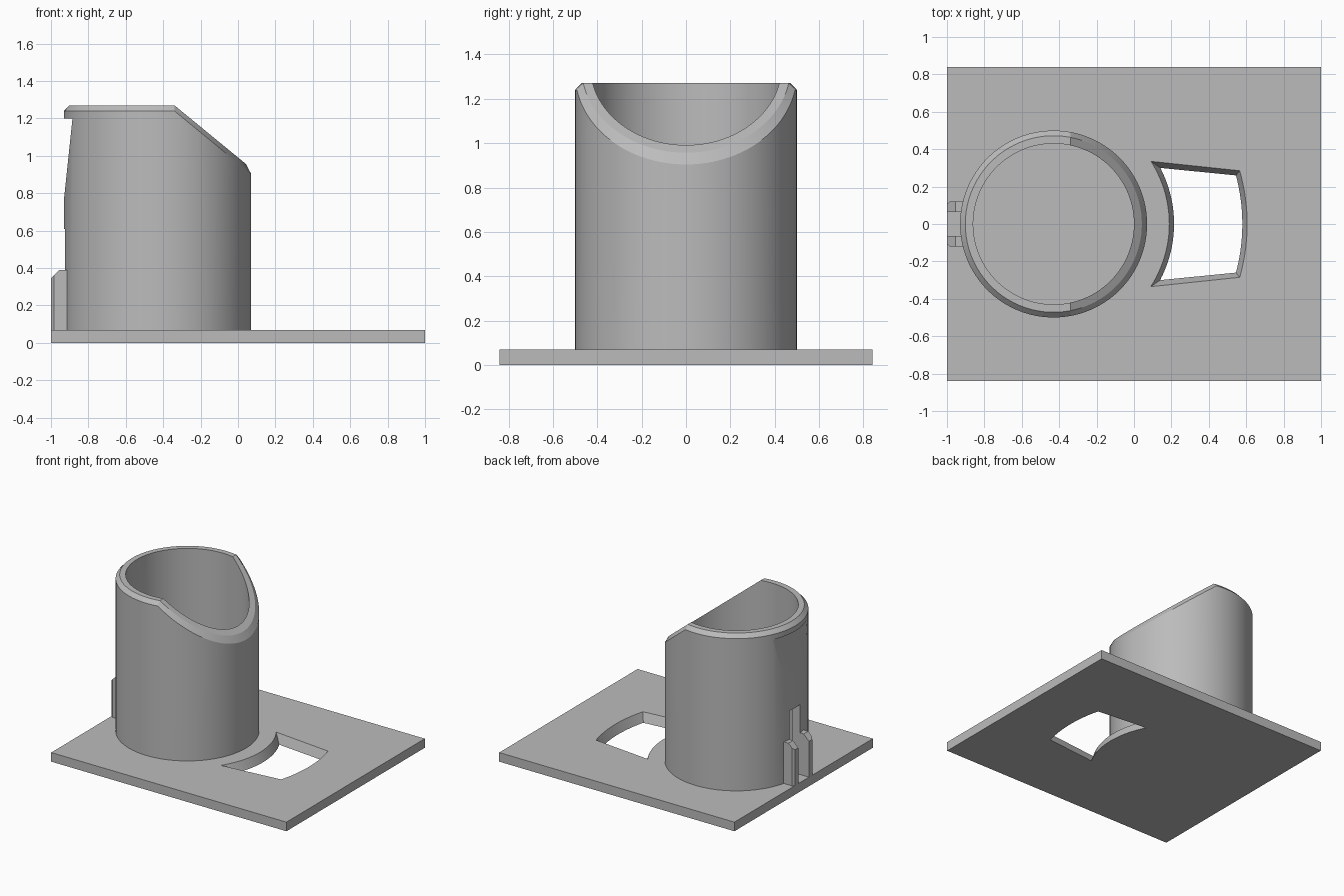
import bpy, bmesh, math
from mathutils import Vector

if "Cube" in bpy.data.objects:
    bpy.data.objects.remove(bpy.data.objects["Cube"])

grey = bpy.data.materials.new("light grey")
grey.diffuse_color = (0.5, 0.5, 0.5, 1)
grey.use_nodes = True
grey.node_tree.nodes["Principled BSDF"].inputs["Base Color"].default_value = grey.diffuse_color
CX = -0.43            # tube axis
KINK, TOP, SLOPE = -0.34, 1.27, 0.82
PLATE_Z = 0.07


def finish(name, bm):
    bmesh.ops.recalc_face_normals(bm, faces=bm.faces[:])
    me = bpy.data.meshes.new(name)
    bm.to_mesh(me)
    bm.free()
    me.materials.append(grey)
    ob = bpy.data.objects.new(name, me)
    bpy.context.collection.objects.link(ob)
    return ob


def loft(name, lower, upper):
    """Closed solid between two outlines with equal point counts."""
    bm = bmesh.new()
    a = [bm.verts.new(p) for p in lower]
    b = [bm.verts.new(p) for p in upper]
    n = len(a)
    for i in range(n):
        j = (i + 1) % n
        bm.faces.new((a[i], a[j], b[j], b[i]))
    bm.faces.new(a[::-1])
    bm.faces.new(b)
    return finish(name, bm)


def cut(target, cutter):
    cutter.hide_render = True
    mod = target.modifiers.new("cut", 'BOOLEAN')
    mod.operation = 'DIFFERENCE'
    mod.solver = 'EXACT'
    mod.object = cutter
    bpy.ops.object.select_all(action='DESELECT')
    bpy.context.view_layer.objects.active = target
    target.select_set(True)
    bpy.ops.object.modifier_apply(modifier=mod.name)
    bpy.data.objects.remove(cutter)


def box(name, x0, x1, y0, y1, z0, z1):
    flat = [(x0, y0), (x1, y0), (x1, y1), (x0, y1)]
    return loft(name, [(x, y, z0) for x, y in flat], [(x, y, z1) for x, y in flat])


# Base plate with a tapered, curved window
plate = box("base_plate", -1, 1, -0.84, 0.84, 0, PLATE_Z)


def arc(p, steps=24):
    """Arc about the tube axis from the mirrored point of p up to p."""
    r, t = math.hypot(p[0] - CX, p[1]), math.atan2(p[1], p[0] - CX)
    return [(CX + r * math.cos(t * (2 * i / steps - 1)),
             r * math.sin(t * (2 * i / steps - 1))) for i in range(steps + 1)]


small = arc((0.545, 0.26)) + arc((0.14, 0.30))[::-1]
large = arc((0.565, 0.285)) + arc((0.09, 0.335))[::-1]


def window(k):
    return [(a[0] + (b[0] - a[0]) * k, a[1] + (b[1] - a[1]) * k, PLATE_Z * k)
            for a, b in zip(small, large)]


cut(plate, loft("window_cutter", window(-0.5), window(1.5)))


# Tube with a slanted, chamfered rim
def ring(r, z_of):
    k = math.acos((KINK - CX) / r)
    n = 48
    angles = [-k + 2 * k * i / n for i in range(n)]
    angles += [k + (2 * math.pi - 2 * k) * i / n for i in range(n)]
    pts = [(CX + r * math.cos(t), r * math.sin(t)) for t in angles]
    return [(x, y, z_of(x)) for x, y in pts]


def rim(x):
    return TOP - SLOPE * max(0, x - KINK)


def base(x):
    return PLATE_Z - 0.01


bm = bmesh.new()
rings = [ring(0.5, base), ring(0.5, lambda x: rim(x) - 0.03),
         ring(0.472, rim), ring(0.43, rim), ring(0.43, base)]
rings = [[bm.verts.new(p) for p in r] for r in rings]
for k, a in enumerate(rings):
    b = rings[(k + 1) % len(rings)]
    for i in range(len(a)):
        j = (i + 1) % len(a)
        bm.faces.new((a[i], a[j], b[j], b[i]))
tube = finish("tube", bm)

# Flat tapered recess under the back lip, and the narrow slot below it
recess = [(-0.93, 0.772), (-0.885, 1.2), (-1.1, 1.2), (-1.1, 0.772)]
cut(tube, loft("recess_cutter", [(x, -0.6, z) for x, z in recess],
               [(x, 0.6, z) for x, z in recess]))
cut(tube, box("slot_cutter", -1.1, -0.75, -0.065, 0.065, 0.0, 0.61))

# Hinge posts either side of the slot, with chamfered outer corners
for side, name in ((1, "hinge_post_back"), (-1, "hinge_post_front")):
    plan = [(-0.9, 0.065), (-1.0, 0.065), (-1.0, 0.105), (-0.985, 0.12), (-0.9, 0.12)]
    post = loft(name, [(x, side * y, 0.06) for x, y in plan],
                [(x, side * y, 0.39) for x, y in plan])
    bm = bmesh.new()
    bm.from_mesh(post.data)
    res = bmesh.ops.bisect_plane(bm, geom=bm.verts[:] + bm.edges[:] + bm.faces[:],
                                 plane_co=Vector((-0.955, 0, 0.39)),
                                 plane_no=Vector((-1, 0, 1)), clear_outer=True)
    bmesh.ops.holes_fill(bm, edges=[e for e in bm.edges if e.is_boundary])
    bmesh.ops.recalc_face_normals(bm, faces=bm.faces[:])
    bm.to_mesh(post.data)
    bm.free()

# Smooth the curved walls, keep the edges crisp
bpy.ops.object.select_all(action='DESELECT')
for ob in (plate, tube):
    ob.select_set(True)
bpy.context.view_layer.objects.active = tube
bpy.ops.object.shade_smooth_by_angle(angle=math.radians(20))
